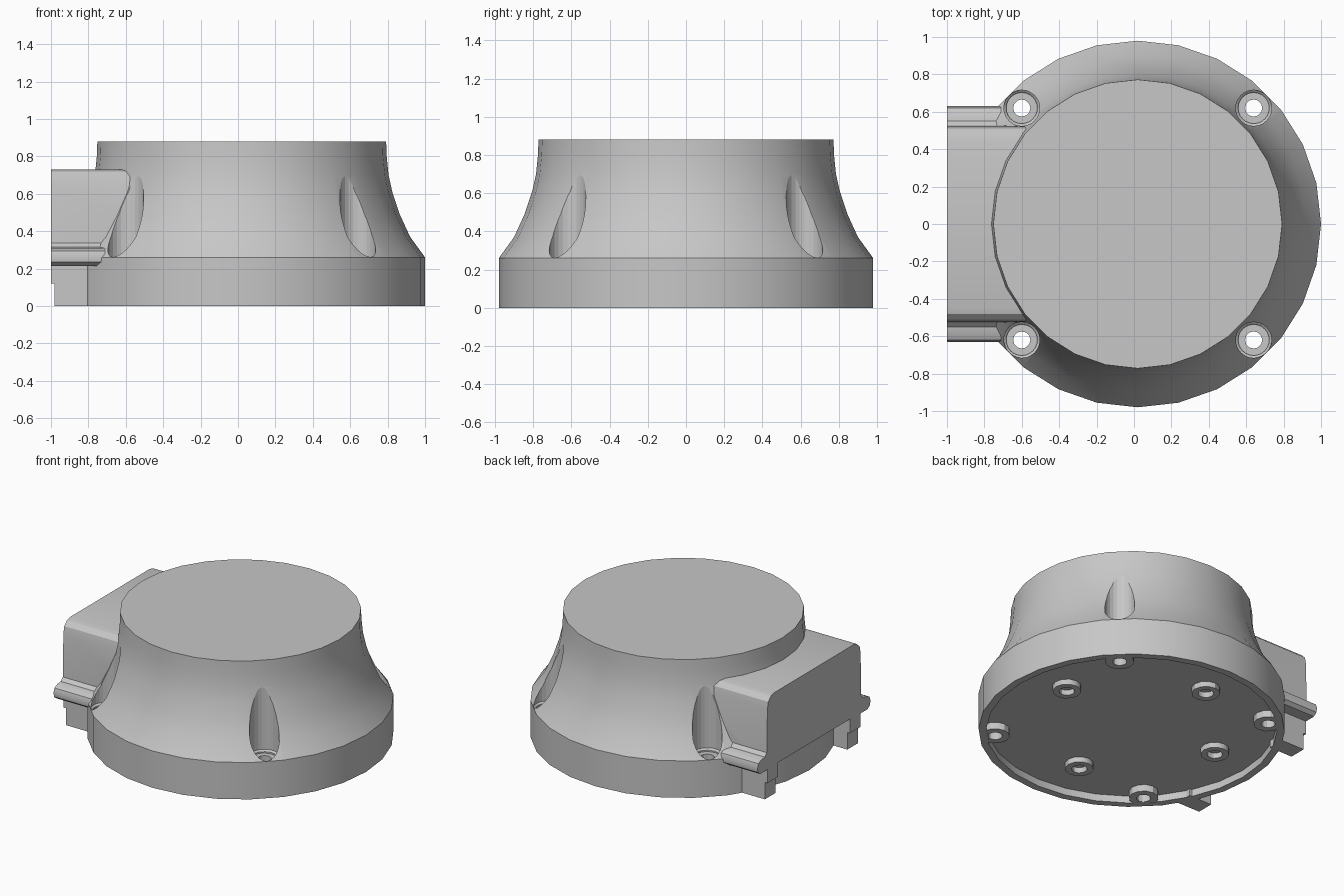
import bpy, bmesh, math
from mathutils import Vector

default = bpy.data.objects.get("Cube")
if default:
    bpy.data.objects.remove(default, do_unlink=True)

grey = bpy.data.materials.new("plain grey")
grey.use_nodes = True
grey.diffuse_color = (0.57, 0.57, 0.57, 1)
grey.node_tree.nodes["Principled BSDF"].inputs["Base Color"].default_value = grey.diffuse_color

CX = 0.02          # axis of the round housing
FLOOR = 0.05       # depth of the underside recess
SCREWS = [(CX + sx * 0.62, sy * 0.62) for sx in (-1, 1) for sy in (-1, 1)]


def finish(name, bm, helper=False):
    bmesh.ops.remove_doubles(bm, verts=bm.verts, dist=2e-4)
    bmesh.ops.recalc_face_normals(bm, faces=bm.faces)
    mesh = bpy.data.meshes.new(name)
    bm.to_mesh(mesh)
    bm.free()
    mesh.materials.append(grey)
    obj = bpy.data.objects.new(name, mesh)
    bpy.context.collection.objects.link(obj)
    if helper:
        obj.hide_render = True
        obj.hide_viewport = True
        obj.display_type = 'WIRE'
    return obj


def lathe(name, profile, centre, steps, helper=False):
    """Turn a (radius, height) profile around an upright axis."""
    bm = bmesh.new()
    c = Vector((centre[0], centre[1], 0))
    verts = [bm.verts.new(c + Vector((r, 0, z))) for r, z in profile]
    edges = [bm.edges.new(pair) for pair in zip(verts, verts[1:])]
    bmesh.ops.spin(bm, geom=verts + edges, cent=c, axis=(0, 0, 1),
                   angle=math.tau, steps=steps, use_merge=False)
    return finish(name, bm, helper)


def extrude(name, section, x0, x1):
    """Sweep a (y, z) section along x."""
    bm = bmesh.new()
    face = bm.faces.new([bm.verts.new((x0, y, z)) for y, z in section])
    out = bmesh.ops.extrude_face_region(bm, geom=[face])["geom"]
    bmesh.ops.translate(bm, vec=(x1 - x0, 0, 0),
                        verts=[v for v in out if isinstance(v, bmesh.types.BMVert)])
    return finish(name, bm)


def cut(obj, cutter):
    mod = obj.modifiers.new("cut", 'BOOLEAN')
    mod.operation = 'DIFFERENCE'
    mod.solver = 'EXACT'
    mod.object = cutter


def smooth(obj):
    bpy.ops.object.select_all(action='DESELECT')
    bpy.context.view_layer.objects.active = obj
    obj.select_set(True)
    bpy.ops.object.shade_smooth_by_angle(angle=math.radians(30))


def tube(name, centre, outer, inner, z0, z1):
    return lathe(name, [(inner, z1), (inner, z0), (outer, z0),
                        (outer, z1), (inner, z1)], centre, 12)


# Flared round housing with a shallow recess underneath
housing = lathe("housing", [
    (0, FLOOR), (0.93, FLOOR), (0.93, 0), (0.98, 0), (0.98, 0.26), (0.9, 0.37),
    (0.845, 0.49), (0.805, 0.61), (0.785, 0.7), (0.775, 0.8), (0.772, 0.88), (0, 0.88)],
    (CX, 0), 28)
parts = [housing]

# Screw pockets with a stepped seat, through holes and underside bosses
pockets = []
for i, spot in enumerate(SCREWS):
    pockets.append(lathe(f"pocket_cutter_{i}", [
        (0, 0.235), (0.083, 0.235), (0.083, 0.245), (0.096, 0.256), (0.096, 1), (0, 1)],
        spot, 24, True))
    cut(housing, pockets[-1])
    cut(housing, lathe(f"hole_cutter_{i}", [
        (0, -0.1), (0.046, -0.1), (0.046, 0.5), (0, 0.5)], spot, 12, True))
    parts.append(tube(f"screw_boss_{i}", spot, 0.094, 0.046, 0.002, FLOOR + 0.01))

# Smaller bosses inside the recess
for i, spot in enumerate([(0.645, 0.1), (-0.055, 0.65), (-0.6, 0.09), (-0.055, -0.61)]):
    parts.append(tube(f"recess_boss_{i}", spot, 0.092, 0.05, 0.012, FLOOR + 0.01))

# Connector box with rounded upper edges
half = [(0.53, 0.22), (0.52, 0.64), (0.51, 0.69), (0.48, 0.72), (0.44, 0.73)]
box = extrude("connector_box", half + [(-y, z) for y, z in reversed(half)], -1.0, -0.4)
parts.append(box)

# Side rails and feet of the connector box
rails = []
for side, label in ((1, "back"), (-1, "front")):
    rail = [(0.5, 0.215), (0.6, 0.215), (0.625, 0.235), (0.63, 0.265),
            (0.62, 0.295), (0.59, 0.31), (0.55, 0.315), (0.525, 0.34), (0.5, 0.34)]
    rails.append(extrude(f"{label}_rail", [(side * y, z) for y, z in rail], -1.0, -0.71))
    for level, x0, z0, z1 in (("lower", -0.98, 0, 0.12), ("upper", -1.0, 0.12, 0.23)):
        foot = [(0.4, z0), (0.52, z0), (0.52, z1), (0.4, z1)]
        parts.append(extrude(f"{label}_{level}_foot", [(side * y, z) for y, z in foot], x0, -0.8))

# Clear the screw pockets through the box and rails, then shade
for obj in rails + [box]:
    for cutter in pockets:
        cut(obj, cutter)
for obj in parts + rails:
    smooth(obj)
